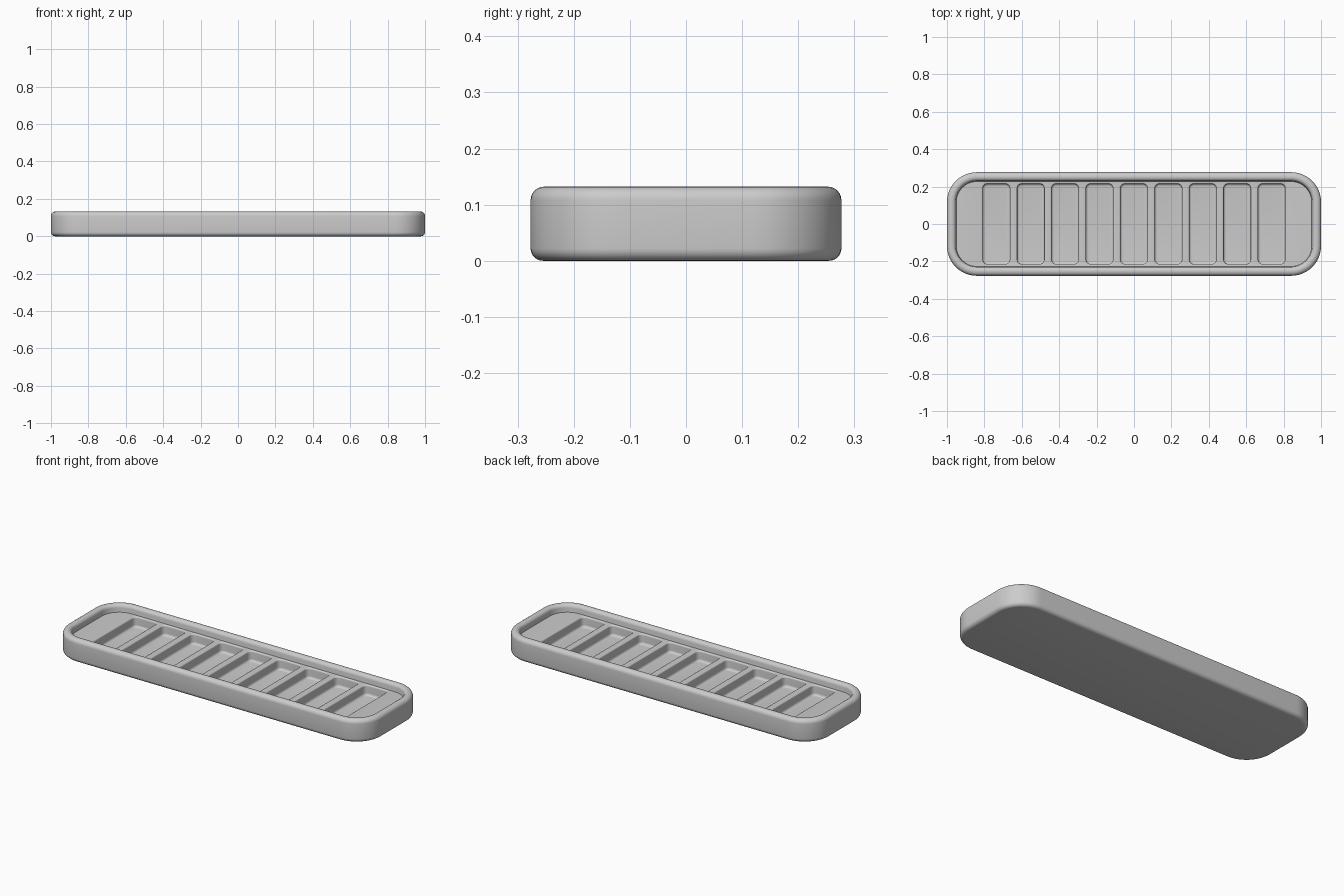
import bpy
import bmesh
from math import cos, sin, pi, radians

cube = bpy.data.objects.get("Cube")
if cube:
    bpy.data.objects.remove(cube, do_unlink=True)

HALF_X, HALF_Y, HEIGHT, CORNER = 1.0, 0.277, 0.132, 0.16
FLOOR_Z, SLOT_Z = 0.09, 0.03
SLOTS, PITCH = 9, 0.184

grey = bpy.data.materials.new("light grey")
grey.use_nodes = True
colour = (0.6, 0.6, 0.6, 1)
grey.diffuse_color = colour
grey.node_tree.nodes["Principled BSDF"].inputs["Base Color"].default_value = colour

bm = bmesh.new()


def ring(cx, hx, hy, radius, z, steps):
    """Closed rounded rectangle of vertices at height z."""
    verts = []
    for k, (sx, sy) in enumerate(((1, 1), (-1, 1), (-1, -1), (1, -1))):
        for i in range(steps + 1):
            a = (k + i / steps) * pi / 2
            verts.append(bm.verts.new((cx + sx * (hx - radius) + radius * cos(a),
                                       sy * (hy - radius) + radius * sin(a), z)))
    return verts


def stack(cx, hx, hy, radius, profile, steps):
    """Skin rounded rectangles along a profile of (inset, z)."""
    rings = [ring(cx, hx - d, hy - d, radius - d, z, steps) for d, z in profile]
    for a, b in zip(rings, rings[1:]):
        for i in range(len(a)):
            j = (i + 1) % len(a)
            bm.faces.new((a[i], a[j], b[j], b[i]))
    return rings


def arc(d, z, radius, start, end, steps=6):
    """Fillet points (inset, z) about a centre, angles in degrees."""
    angles = [radians(start + (end - start) * i / steps) for i in range(steps + 1)]
    return [(d - radius * cos(a), z + radius * sin(a)) for a in angles]


def loop_edges(verts):
    return [bm.edges.get((verts[i - 1], verts[i])) for i in range(len(verts))]


# Outer shell, rounded rim and inner wall
rim = (arc(0.022, 0.022, 0.022, -90, 0) + arc(0.024, HEIGHT - 0.024, 0.024, 0, 90)
       + arc(0.027, HEIGHT - 0.020, 0.020, 90, 180) + [(0.05, FLOOR_Z)])
shell = stack(0, HALF_X, HALF_Y, CORNER, rim, 12)
bm.faces.new(shell[0][::-1])
borders = loop_edges(shell[-1])

# Row of rounded pockets with softened lips and bottoms
pocket = (arc(0, FLOOR_Z - 0.008, 0.008, 90, 180, 4)
          + [(0.020 - 0.014 * cos(radians(a)), SLOT_Z + 0.014 - 0.014 * sin(radians(a)))
             for a in range(0, 91, 18)])
for n in range(SLOTS):
    x = (n - (SLOTS - 1) / 2) * PITCH
    rings = stack(x, 0.080, 0.222, 0.032, pocket, 5)
    bm.faces.new(rings[-1])
    borders += loop_edges(rings[0])

# Tray floor around the pockets
bmesh.ops.triangle_fill(bm, edges=borders, use_beauty=True, normal=(0, 0, 1))
bmesh.ops.recalc_face_normals(bm, faces=bm.faces)

mesh = bpy.data.meshes.new("slotted_tray")
bm.to_mesh(mesh)
bm.free()
mesh.materials.append(grey)
tray = bpy.data.objects.new("slotted_tray", mesh)
bpy.context.collection.objects.link(tray)
bpy.context.view_layer.objects.active = tray
tray.select_set(True)
bpy.ops.object.shade_smooth_by_angle(angle=radians(35))
